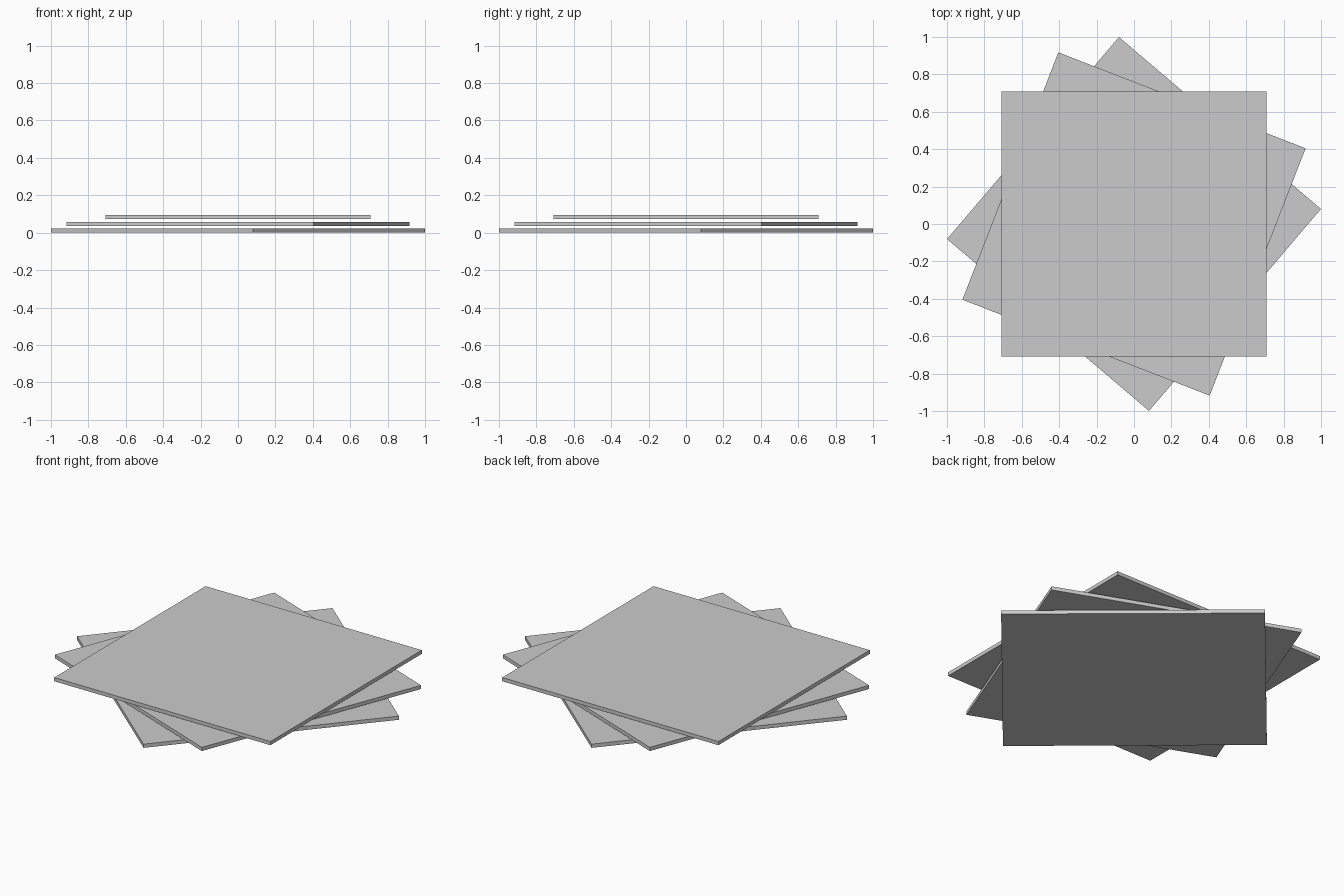
import bpy
import math

if "Cube" in bpy.data.objects:
    bpy.data.objects.remove(bpy.data.objects["Cube"])

# One plain grey for every plate
grey = bpy.data.materials.new("light_grey")
grey.diffuse_color = (0.6, 0.6, 0.6, 1.0)
grey.use_nodes = True
grey.node_tree.nodes["Principled BSDF"].inputs["Base Color"].default_value = grey.diffuse_color

SIDE = 1.418
THICK = 0.022
STEP = 0.0365


def plate(name, level, turn):
    """Thin square plate, turned about z and floating at its level."""
    z = level * STEP + THICK / 2
    bpy.ops.mesh.primitive_cube_add(size=1, location=(0, 0, z),
                                    rotation=(0, 0, math.radians(turn)))
    ob = bpy.context.object
    ob.name = name
    ob.scale = (SIDE, SIDE, THICK)
    bpy.ops.object.transform_apply(location=False, rotation=False, scale=True)
    ob.data.materials.append(grey)


# Three stacked plates, fanned out clockwise towards the bottom
plate("bottom_plate", 0, -40.4)
plate("middle_plate", 1, -21.2)
plate("top_plate", 2, 0)
